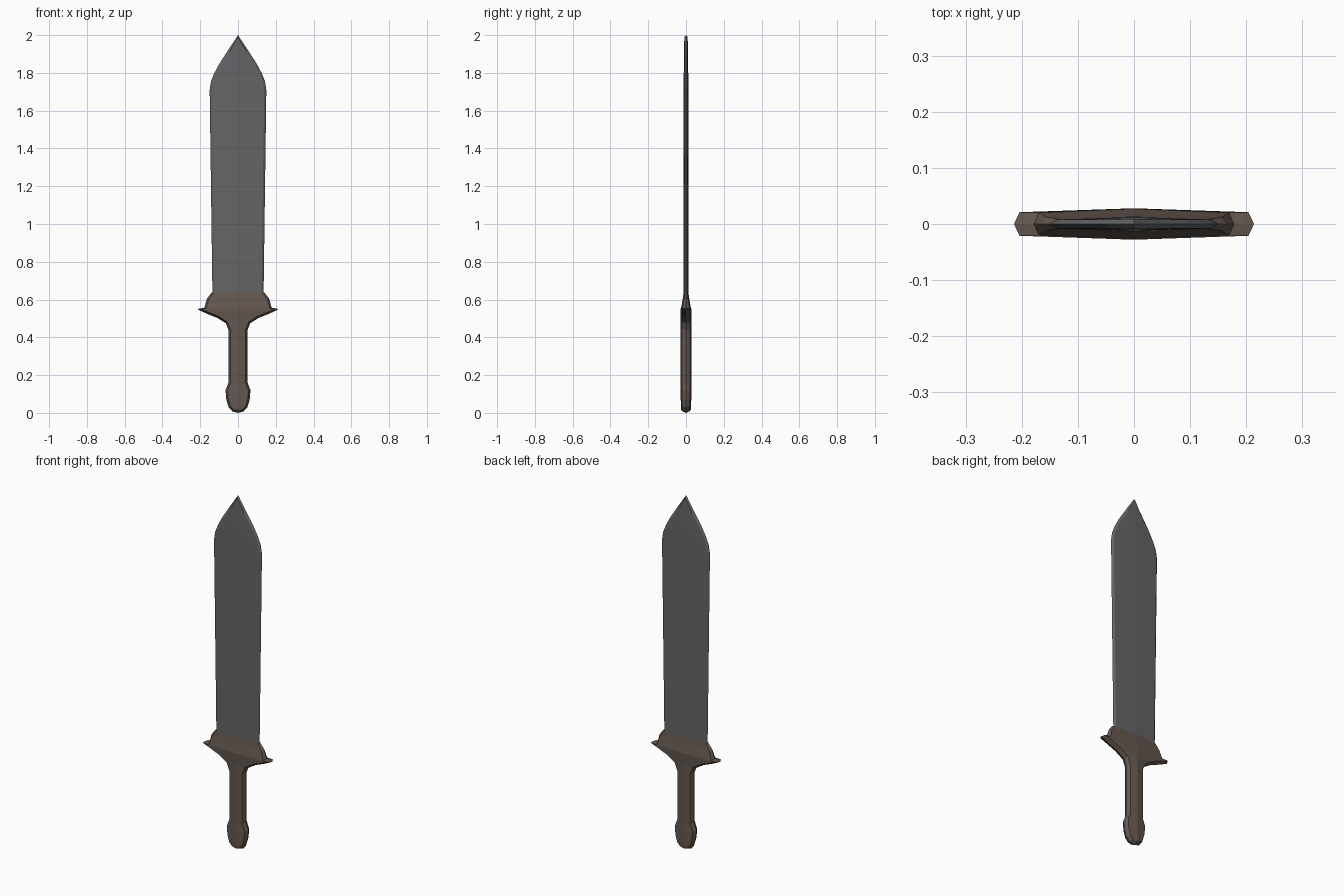
import bpy, bmesh
from mathutils import Vector

if "Cube" in bpy.data.objects:
    bpy.data.objects.remove(bpy.data.objects["Cube"])


def material(name, rgb):
    m = bpy.data.materials.new(name)
    m.diffuse_color = (*rgb, 1)
    m.use_nodes = True
    m.node_tree.nodes["Principled BSDF"].inputs["Base Color"].default_value = m.diffuse_color
    return m


def bevelled_slab(name, rows, inset, mat):
    """Quarter of a ridged, edge-bevelled slab, mirrored in x and y.
    Each row: half width, height, thickness at bevel, thickness at ridge."""
    pts = [Vector(r[:2]) for r in rows]
    bm = bmesh.new()
    strips = []
    last = len(rows) - 1
    for i, (w, z, t, ridge) in enumerate(rows):
        tan = (pts[min(i + 1, last)] - pts[max(i - 1, 0)]).normalized()
        n = Vector((tan.y, -tan.x))
        if w == 0:
            n = Vector((0, -1 if i == 0 else 1))
        elif i in (0, last):
            n = Vector((1, 0))
        q = pts[i] - n * inset
        strips.append([bm.verts.new(c) for c in
                       ((0, -ridge, q.y), (max(q.x, 0), -t, q.y), (w, 0, z))])
    for a, b in zip(strips, strips[1:]):
        for k in range(2):
            bm.faces.new((a[k], a[k + 1], b[k + 1], b[k]))
    bmesh.ops.remove_doubles(bm, verts=bm.verts, dist=0.0005)
    me = bpy.data.meshes.new(name)
    bm.to_mesh(me)
    bm.free()
    me.materials.append(mat)
    ob = bpy.data.objects.new(name, me)
    bpy.context.collection.objects.link(ob)
    mod = ob.modifiers.new("Mirror", 'MIRROR')
    mod.use_axis = (True, True, False)
    mod.merge_threshold = 0.0005
    return ob


steel = material("dark_steel", (0.13, 0.13, 0.135))
brown = material("brown_hilt", (0.13, 0.097, 0.08))

# Blade: slight flare, then a leaf-shaped point
bevelled_slab("blade", [
    (0.135, 0.60, 0.008, 0.012), (0.150, 1.71, 0.008, 0.012),
    (0.143, 1.755, 0.008, 0.012), (0.125, 1.80, 0.008, 0.012),
    (0.098, 1.85, 0.008, 0.011), (0.053, 1.92, 0.008, 0.010),
    (0, 2.0, 0.009, 0.009)], 0.011, steel)

# Hilt: pommel, grip, flared guard and collar in one piece
bevelled_slab("hilt", [
    (0, 0, 0.022, 0.022), (0.03, 0.008, 0.021, 0.026),
    (0.05, 0.03, 0.021, 0.027), (0.062, 0.07, 0.021, 0.028),
    (0.066, 0.12, 0.021, 0.028), (0.051, 0.16, 0.021, 0.028),
    (0.051, 0.44, 0.021, 0.028), (0.065, 0.475, 0.021, 0.028),
    (0.11, 0.503, 0.021, 0.028), (0.165, 0.525, 0.021, 0.028),
    (0.214, 0.548, 0.021, 0.028), (0.178, 0.557, 0.020, 0.027),
    (0.165, 0.605, 0.012, 0.018), (0.14, 0.637, 0.008, 0.0125)], 0.011, brown)
